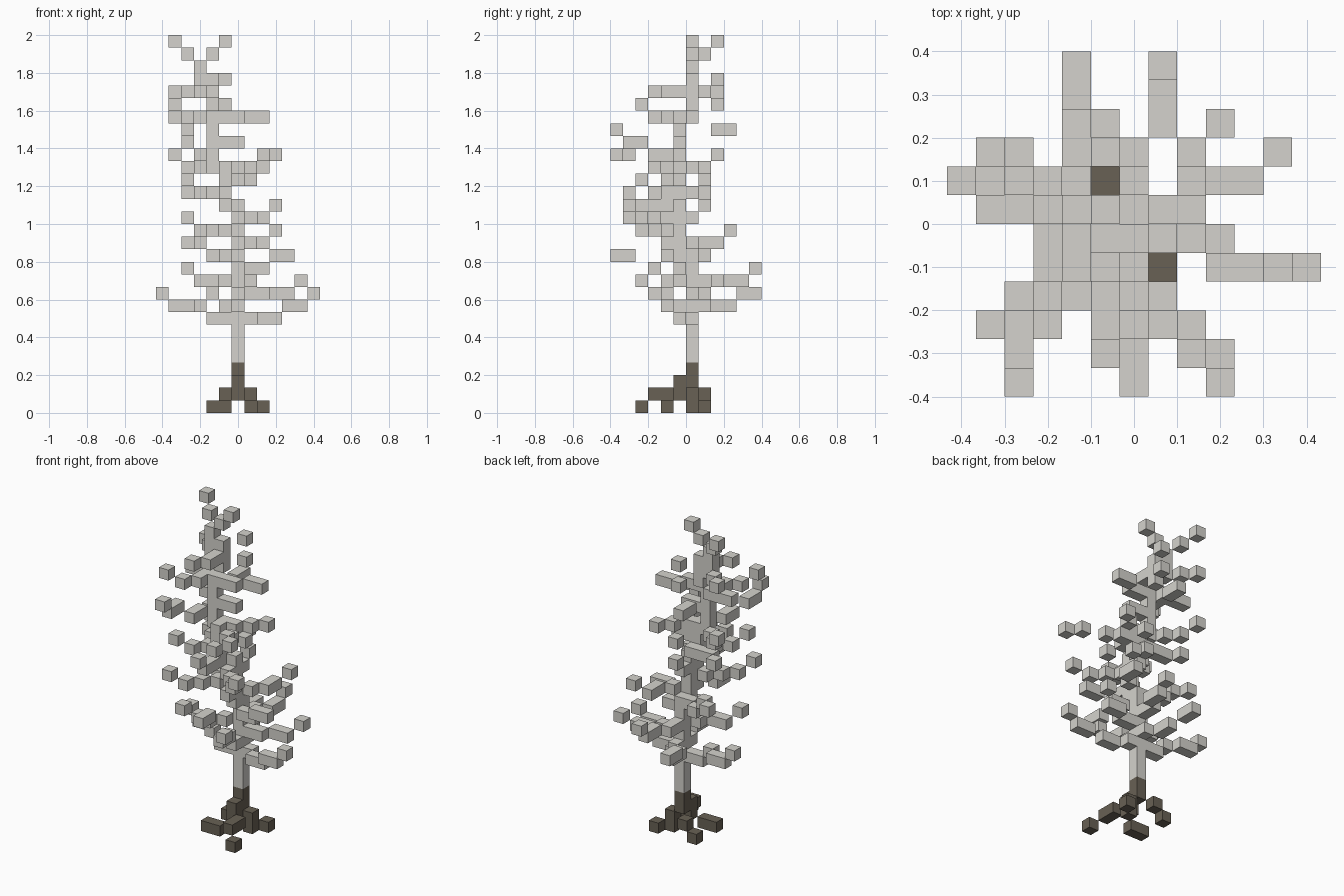
import bpy
import bmesh
from mathutils import Matrix, Vector

cube = bpy.data.objects.get("Cube")
if cube:
    bpy.data.objects.remove(cube, do_unlink=True)

UNIT = 2 / 30  # edge of one block


def material(name, color):
    mat = bpy.data.materials.new(name)
    mat.use_nodes = True
    mat.diffuse_color = color
    mat.node_tree.nodes["Principled BSDF"].inputs["Base Color"].default_value = color
    return mat


pale_bark = material("pale grey bark", (0.66, 0.65, 0.61, 1))
dark_bark = material("dark brown root", (0.14, 0.12, 0.09, 1))

# Direction letters: east, west, front, back, up, down
STEP = {
    "e": Vector((1, 0, 0)), "w": Vector((-1, 0, 0)),
    "b": Vector((0, 1, 0)), "f": Vector((0, -1, 0)),
    "u": Vector((0, 0, 1)), "d": Vector((0, 0, -1)),
}
taken = set()


def make_blocks(name, cells, mat):
    """One object of joined blocks, without the walls between neighbours."""
    cells = [c for c in cells if c not in taken]
    taken.update(cells)
    bm = bmesh.new()
    for x, y, z in cells:
        centre = Vector((x, y + 0.5, z + 0.5)) * UNIT
        bmesh.ops.create_cube(bm, size=UNIT, matrix=Matrix.Translation(centre))
    owned = set(cells)
    inner = []
    for face in bm.faces:
        point = (face.calc_center_median() + face.normal * UNIT / 2) / UNIT
        key = (round(point.x), round(point.y - 0.5), round(point.z - 0.5))
        if key in owned:
            inner.append(face)
    bmesh.ops.delete(bm, geom=inner, context="FACES")
    mesh = bpy.data.meshes.new(name)
    bm.to_mesh(mesh)
    bm.free()
    mesh.materials.append(mat)
    obj = bpy.data.objects.new(name, mesh)
    bpy.context.collection.objects.link(obj)


def column(x, y, low, high):
    return [(x, y, z) for z in range(low, high + 1)]


def walk(start, path):
    """Cells reached from the start by a path of direction words."""
    pos, cells = Vector(start), []
    for word in path.split():
        for letter in word:
            pos = pos + STEP[letter]
        cells.append(tuple(round(v) for v in pos))
    return cells


# Trunk, bending as it rises
make_blocks("trunk_base", column(0, 0, 2, 3), dark_bark)
make_blocks("trunk_lower", column(0, 0, 4, 12), pale_bark)
make_blocks("trunk_middle", column(0, -1, 12, 16), pale_bark)
make_blocks("trunk_bend", column(-1, -2, 16, 19) + column(-1, -1, 17, 18), pale_bark)
make_blocks("trunk_upper", column(-2, -1, 19, 23), pale_bark)
make_blocks("trunk_top", column(-2, 0, 24, 26) + column(-3, 0, 26, 27), pale_bark)

# Roots: where each leaves the trunk, and the way it grows
roots = [
    ((0, 0, 3), "fd efd f efd"),
    ((0, 0, 2), "fd wfd w"),
    ((0, 0, 2), "ed d eb"),
    ((0, 0, 2), "wbd wd"),
]

lower_branches = [
    ((0, 0, 7), "e ef e efu e eu"),
    ((0, 0, 7), "w w wu wb w wu"),
    ((0, 0, 8), "b wb b wbu b"),
    ((0, 0, 8), "f fu f efu"),
    ((0, 0, 9), "e e eb e ebu"),
    ((0, 0, 10), "b b eb b bu"),
    ((0, 0, 10), "wf wf w wfu"),
    ((0, 0, 11), "ef e efu e"),
    ((0, 0, 12), "w wb wu wb"),
    ((0, -4, 12), "f f"),
    ((0, -1, 13), "eb eb b ebu"),
    ((0, -1, 13), "f"),
    ((0, -1, 14), "wf wf wf wfu"),
    ((0, -1, 15), "f ef ef efu"),
    ((0, -1, 15), "b bu"),
]

upper_branches = [
    ((-1, -2, 16), "f f fu"),
    ((-1, -2, 17), "w wf wfu"),
    ((-1, -1, 17), "wb w wb"),
    ((-1, -1, 17), "b ebu"),
    ((-1, -1, 18), "e e"),
    ((-1, -2, 18), "e ff"),
    ((0, -2, 18), "efu effu ef"),
    ((-2, -1, 19), "wb wb wbu"),
    ((-2, -1, 19), "e e eb eb"),
    ((-2, -1, 20), "wf f wfu f fu"),
    ((-2, -1, 21), "e e"),
    ((-2, 1, 22), "b b"),
    ((-2, -1, 23), "e e eb e"),
    ((-2, -1, 23), "w f wf wfu"),
    ((-2, -1, 23), "wb w w"),
    ((-1, 1, 24), "b"),
    ((-1, 1, 26), "b"),
    ((-2, 0, 25), "f f wf"),
    ((-2, 0, 25), "w wb wb"),
    ((-3, 0, 27), "eu eu"),
    ((-3, 0, 27), "wbu wbu"),
]

for label, limbs, mat in (
    ("root", roots, dark_bark),
    ("lower_branch", lower_branches, pale_bark),
    ("upper_branch", upper_branches, pale_bark),
):
    for number, (start, path) in enumerate(limbs, 1):
        make_blocks(f"{label}_{number}", walk(start, path), mat)
